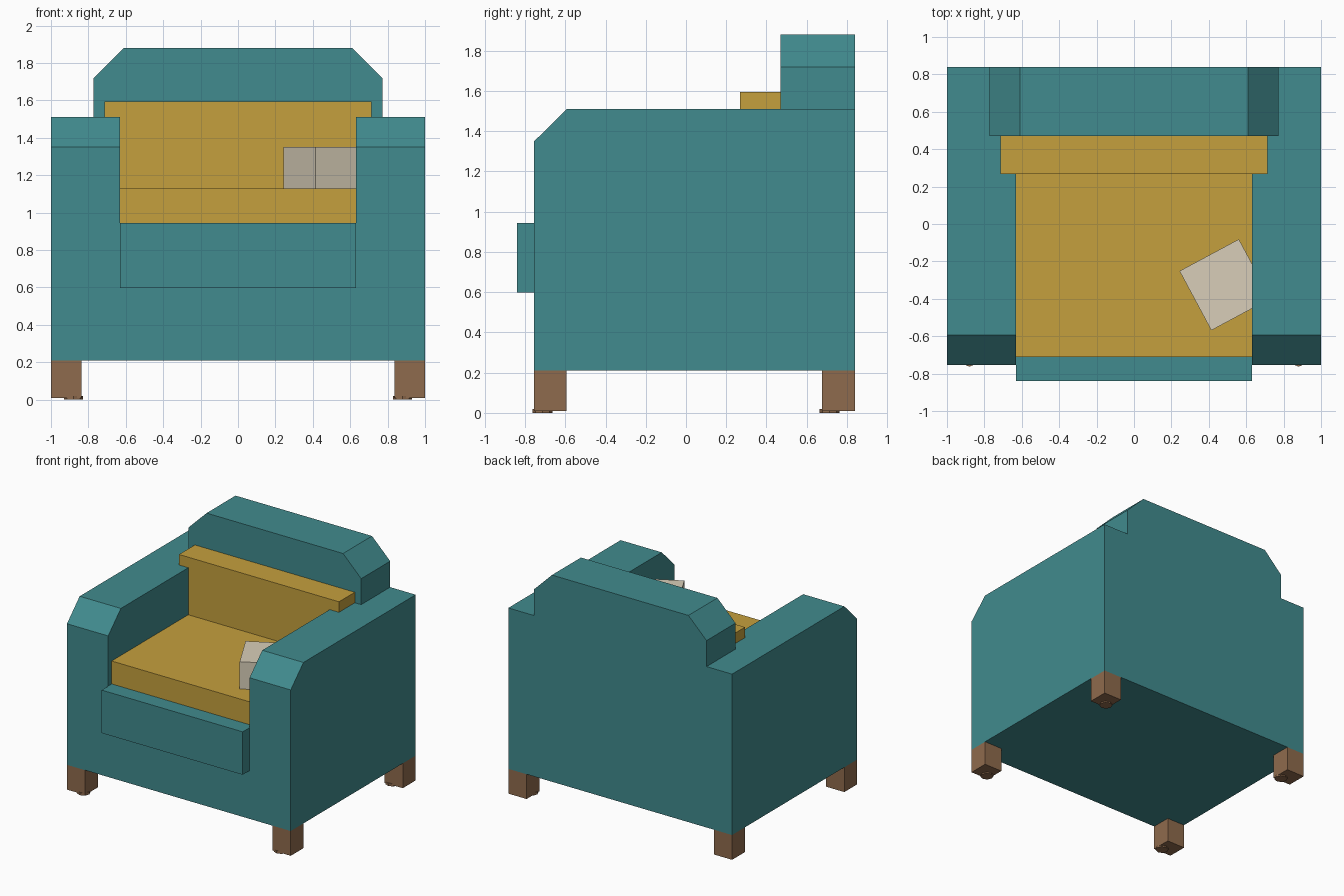
import bpy, bmesh, math
from mathutils import Matrix

if "Cube" in bpy.data.objects:
    bpy.data.objects.remove(bpy.data.objects["Cube"])


def material(name, srgb):
    m = bpy.data.materials.new(name)
    m.diffuse_color = [((c / 255 + 0.055) / 1.055) ** 2.4 for c in srgb] + [1]
    m.use_nodes = True
    m.node_tree.nodes["Principled BSDF"].inputs["Base Color"].default_value = m.diffuse_color
    return m


TEAL = material("teal fabric", (65, 139, 142))
GOLD = material("gold fabric", (197, 160, 61))
BROWN = material("brown wood", (143, 107, 77))
CREAM = material("cream fabric", (216, 206, 184))


def finish(name, bm, mat):
    bmesh.ops.recalc_face_normals(bm, faces=bm.faces)
    me = bpy.data.meshes.new(name)
    bm.to_mesh(me)
    bm.free()
    me.materials.append(mat)
    ob = bpy.data.objects.new(name, me)
    bpy.context.collection.objects.link(ob)
    return ob


def prism(name, profile, axis, lo, hi, mat):
    """Extrude a profile: (y, z) along x, or (x, z) along y."""
    bm = bmesh.new()
    put = (lambda a, b, t: (t, a, b)) if axis == 'x' else (lambda a, b, t: (a, t, b))
    face = bm.faces.new([bm.verts.new(put(a, b, lo)) for a, b in profile])
    ext = bmesh.ops.extrude_face_region(bm, geom=[face])
    verts = [v for v in ext['geom'] if isinstance(v, bmesh.types.BMVert)]
    bmesh.ops.translate(bm, verts=verts, vec=put(0, 0, hi - lo))
    return finish(name, bm, mat)


def box(name, x, y, z, mat):
    return prism(name, [(x[0], z[0]), (x[1], z[0]), (x[1], z[1]), (x[0], z[1])],
                 'y', y[0], y[1], mat)


def mirrored(half):
    """Complete a right-hand profile with its mirror image."""
    return half + [(-x, z) for x, z in reversed(half)]


IN = 0.632          # inner face of the arms
F, B = -0.755, 0.84  # front and back of the body

# Body and front panel
box("base", (-IN, IN), (F, B), (0.21, 0.945), TEAL)
box("front_panel", (-0.63, 0.63), (-0.84, F), (0.598, 0.945), TEAL)

# Backrest, widening above the arms, with bevelled corners
prism("backrest", mirrored([(IN, 0.945), (IN, 1.51), (0.772, 1.51), (0.772, 1.72), (0.61, 1.88)]),
      'y', 0.47, B, TEAL)

# Cushions
box("seat_cushion", (-IN, IN), (-0.71, 0.47), (0.945, 1.13), GOLD)
prism("back_cushion", mirrored([(IN, 1.13), (IN, 1.51), (0.715, 1.51), (0.715, 1.595)]),
      'y', 0.268, 0.47, GOLD)

# Small turned pillow, tucked into the right arm
pillow = box("pillow", (-0.18, 0.18), (-0.18, 0.18), (1.13, 1.35), CREAM)
pillow.data.transform(Matrix.Translation((0.487, -0.325, 0)) @ Matrix.Rotation(math.radians(28.2), 4, 'Z'))

for side, s in (("left", -1), ("right", 1)):
    # Arm with a bevelled front
    arm = [(F, 0.21), (B, 0.21), (B, 1.51), (-0.593, 1.51), (F, 1.35)]
    prism(side + "_arm", arm, 'x', s * IN, s * 1.0, TEAL)
    for end, y0, y1, yc in (("front", F, -0.593, -0.713), ("back", 0.675, B, 0.713)):
        # Square leg and its small foot pad
        box(f"{end}_{side}_leg", sorted((s * 0.837, s)), (y0, y1), (0.01, 0.21), BROWN)
        bm = bmesh.new()
        bmesh.ops.create_cone(bm, cap_ends=True, segments=8, radius1=0.05, radius2=0.05, depth=0.02,
                              matrix=Matrix.Translation((s * 0.88, yc, 0.01)))
        finish(f"{end}_{side}_foot_pad", bm, BROWN)
